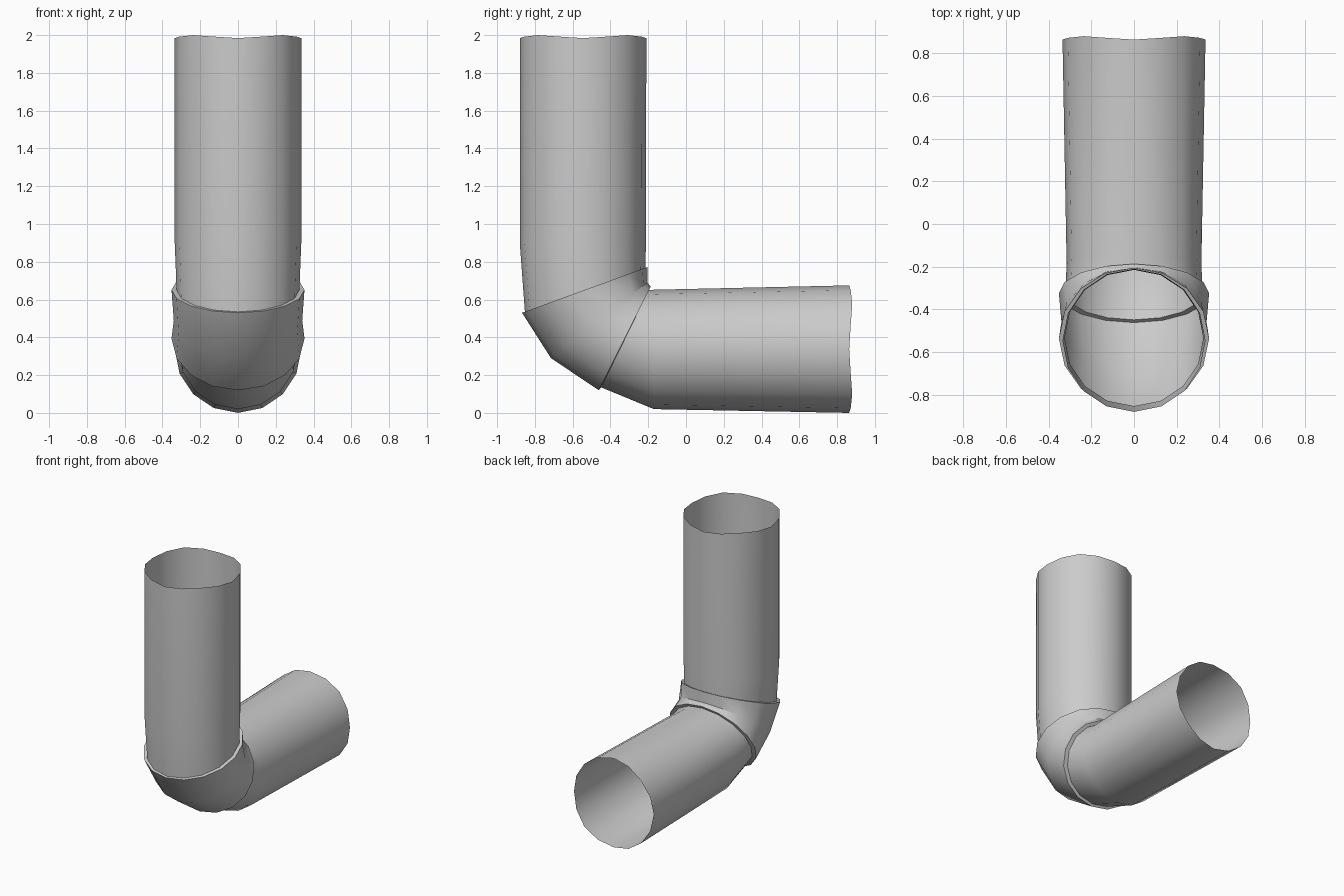
import bpy
import math

if "Cube" in bpy.data.objects:
    bpy.data.objects.remove(bpy.data.objects["Cube"])

SIDES = 16


def ring(outer, inner, rx, wave=(0, 0)):
    """Elliptical ring in a plane containing x; outer/inner are (y, z) at the bend's outside/inside."""
    cy, cz = (outer[0] + inner[0]) / 2, (outer[1] + inner[1]) / 2
    vy, vz = (outer[0] - inner[0]) / 2, (outer[1] - inner[1]) / 2
    pts = []
    for i in range(SIDES):
        a = 2 * math.pi * i / SIDES
        w = -math.cos(4 * a)  # slightly wavy cut edge
        pts.append((rx * math.sin(a),
                    cy + vy * math.cos(a) + wave[0] * w,
                    cz + vz * math.cos(a) + wave[1] * w))
    return pts


def tube(name, rings):
    verts = [p for r in rings for p in r]
    faces = []
    for k in range(len(rings) - 1):
        for i in range(SIDES):
            j = (i + 1) % SIDES
            t, b = k * SIDES, (k + 1) * SIDES
            faces.append((t + i, b + i, b + j, t + j))
    mesh = bpy.data.meshes.new(name)
    mesh.from_pydata(verts, [], faces)
    mesh.shade_smooth()
    mesh.set_sharp_from_angle(angle=math.radians(38))
    obj = bpy.data.objects.new(name, mesh)
    bpy.context.collection.objects.link(obj)
    return obj


# Joint rings where the straight pipes slot into the elbow
upper_joint = ring((-0.853, 0.535), (-0.215, 0.768), 0.325)
lower_joint = ring((-0.449, 0.135), (-0.197, 0.65), 0.32)

# Vertical pipe, open at the top
tube("upper_pipe", [
    ring((-0.88, 1.992), (-0.21, 1.992), 0.335, (0, 0.008)),
    ring((-0.88, 0.9), (-0.212, 0.9), 0.335),
    upper_joint,
])

# Elbow sleeve with thin rims closing onto the pipes
tube("elbow", [
    upper_joint,
    ring((-0.868, 0.53), (-0.205, 0.772), 0.352),
    ring((-0.715, 0.29), (-0.205, 0.69), 0.34),
    ring((-0.462, 0.12), (-0.187, 0.668), 0.352),
    lower_joint,
])

# Horizontal pipe, open at the back
tube("lower_pipe", [
    lower_joint,
    ring((-0.17, 0.02), (-0.17, 0.652), 0.316),
    ring((0.872, 0.0), (0.872, 0.675), 0.335, (0.008, 0)),
])
